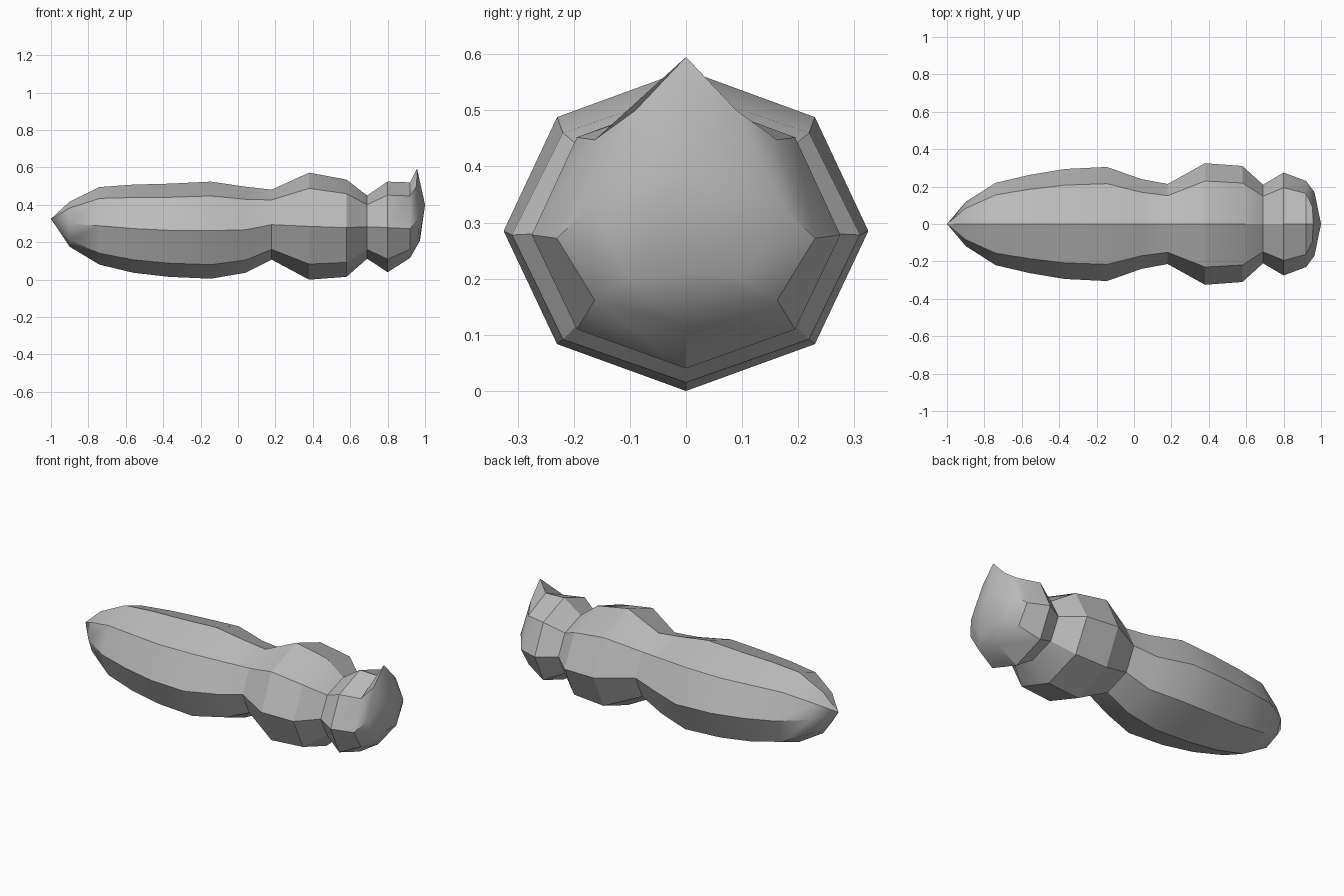
import bpy
import bmesh
import math

default_cube = bpy.data.objects.get("Cube")
if default_cube:
    bpy.data.objects.remove(default_cube, do_unlink=True)


def make_material(name, colour):
    material = bpy.data.materials.new(name)
    material.use_nodes = True
    material.diffuse_color = colour
    material.node_tree.nodes["Principled BSDF"].inputs["Base Color"].default_value = colour
    return material


def octagon(mesh, x, width, top, middle, bottom):
    """One eight-sided section across the long axis, starting at the top."""
    ring = []
    for step in range(8):
        angle = step * math.pi / 4
        rise = math.cos(angle)
        height = top - middle if rise > 0 else middle - bottom
        ring.append(mesh.verts.new((x, width * math.sin(angle), middle + rise * height)))
    return ring


def mirrored_ring(mesh, half):
    """Closed ring from the points of its left half, top to bottom."""
    points = half + [(x, -y, z) for x, y, z in reversed(half[1:-1])]
    return [mesh.verts.new(point) for point in points]


def bridge(mesh, first, second):
    count = len(first)
    for i in range(count):
        j = (i + 1) % count
        mesh.faces.new((first[i], first[j], second[j], second[i]))


def fan(mesh, ring, tip):
    centre = mesh.verts.new(tip)
    for i in range(len(ring)):
        mesh.faces.new((ring[i], ring[(i + 1) % len(ring)], centre))


# Sections along the body: x, half width, top, middle, bottom
sections = [
    (-0.90, 0.118, 0.417, 0.30, 0.176),
    (-0.74, 0.22, 0.495, 0.288, 0.08),
    (-0.56, 0.262, 0.508, 0.273, 0.037),
    (-0.37, 0.294, 0.513, 0.264, 0.015),
    (-0.145, 0.305, 0.524, 0.262, 0.005),
    (0.04, 0.24, 0.497, 0.267, 0.037),
    (0.18, 0.214, 0.481, 0.294, 0.107),
    (0.38, 0.325, 0.572, 0.285, 0),
    (0.58, 0.31, 0.535, 0.278, 0.015),
    (0.69, 0.21, 0.45, 0.283, 0.112),
    (0.80, 0.275, 0.524, 0.278, 0.04),
    (0.92, 0.23, 0.52, 0.272, 0.116),
]

mesh = bmesh.new()
rings = [octagon(mesh, *section) for section in sections]
for first, second in zip(rings, rings[1:]):
    bridge(mesh, first, second)

# Pointed front tip
fan(mesh, rings[0], (-1, 0, 0.325))

# Raised pointed crest and bulging end cap
crest = mirrored_ring(mesh, [
    (0.957, 0, 0.595),
    (0.955, 0.09, 0.5),
    (0.965, 0.17, 0.33),
    (0.968, 0.1, 0.2),
    (0.973, 0, 0.21),
])
bridge(mesh, rings[-1], crest)
fan(mesh, crest, (1, 0, 0.4))

bmesh.ops.recalc_face_normals(mesh, faces=mesh.faces)
data = bpy.data.meshes.new("segmented_body")
mesh.to_mesh(data)
mesh.free()

body = bpy.data.objects.new("segmented_body", data)
bpy.context.collection.objects.link(body)
data.materials.append(make_material("plain_grey", (0.5, 0.5, 0.5, 1)))

# Smooth along the body, crisp along the ridges
bpy.ops.object.select_all(action="DESELECT")
body.select_set(True)
bpy.context.view_layer.objects.active = body
bpy.ops.object.shade_smooth_by_angle(angle=math.radians(30))
